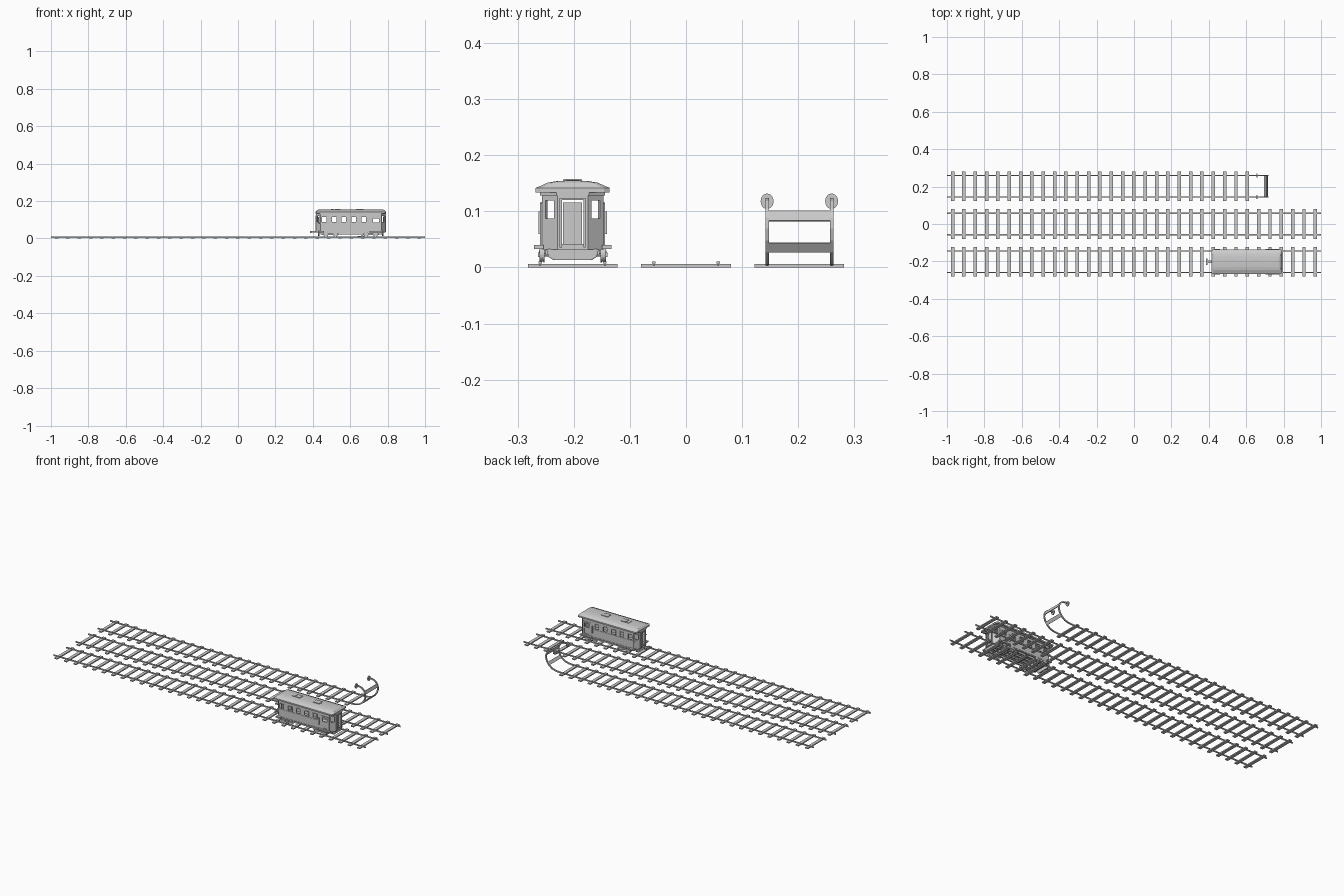
import bpy, bmesh, math
from mathutils import Matrix, Vector

if "Cube" in bpy.data.objects:
    bpy.data.objects.remove(bpy.data.objects["Cube"])

CY = -0.202          # tram centre line
CX = 0.603           # tram centre in x
GAUGE = 0.0575       # half gauge


def finish(name, bm):
    bmesh.ops.recalc_face_normals(bm, faces=bm.faces)
    me = bpy.data.meshes.new(name)
    bm.to_mesh(me)
    bm.free()
    ob = bpy.data.objects.new(name, me)
    bpy.context.collection.objects.link(ob)
    return ob


def add_box(bm, x0, x1, y0, y1, z0, z1, turn=None):
    m = Matrix.Translation(((x0 + x1) / 2, (y0 + y1) / 2, (z0 + z1) / 2))
    if turn:
        m = m @ Matrix.Rotation(turn, 4, 'Z')
    bmesh.ops.create_cube(bm, size=1, matrix=m @ Matrix.Diagonal((x1 - x0, y1 - y0, z1 - z0, 1)))


def boxes(name, items):
    bm = bmesh.new()
    for it in items:
        add_box(bm, *it)
    return finish(name, bm)


def both(x0, x1, y0, y1, z0, z1):
    """Box at +y and -y of the tram centre line."""
    return [(x0, x1, CY + y0, CY + y1, z0, z1), (x0, x1, CY - y1, CY - y0, z0, z1)]


def plan(hx, hy, cut, nose):
    """Tram outline: rectangle with angled ends."""
    q = [(hx - cut, -hy), (hx, -nose), (hx, nose), (hx - cut, hy)]
    return [(CX + x, CY + y) for x, y in q + [(-x, -y) for x, y in q]]


def loft(name, rings):
    """Stack (z, outline) rings into a closed solid."""
    bm = bmesh.new()
    vs = [[bm.verts.new((x, y, z)) for x, y in pts] for z, pts in rings]
    n = len(vs[0])
    for a, b in zip(vs, vs[1:]):
        for i in range(n):
            bm.faces.new((a[i], a[(i + 1) % n], b[(i + 1) % n], b[i]))
    bm.faces.new(vs[0])
    bm.faces.new(vs[-1])
    return finish(name, bm)


def cut(ob, tool):
    mod = ob.modifiers.new("cut", 'BOOLEAN')
    mod.operation, mod.solver, mod.object = 'DIFFERENCE', 'EXACT', tool
    bpy.context.view_layer.update()
    me = bpy.data.meshes.new_from_object(ob.evaluated_get(bpy.context.evaluated_depsgraph_get()))
    ob.modifiers.clear()
    ob.data = me
    bpy.data.objects.remove(tool)


# Tracks
for label, y, count, end in (("front", CY, 33, 1), ("middle", 0, 33, 1), ("back", -CY, 27, 0.625)):
    boxes(label + "_track_ties", [(x - .009, x + .009, y - .08, y + .08, 0, .0065)
                                  for x in (-.97 + i * .0606 for i in range(count))])
    boxes(label + "_track_rails", [b for s in (-1, 1) for r in [y + s * GAUGE] for b in (
        (-1, end, r - .0012, r + .0012, .003, .008),
        (-1, end, r - .003, r + .003, .0075, .0108))])

# Buffer stop: rails bent up and back over
path = [(.62, .007), (.65, .009), (.675, .016), (.695, .03), (.709, .05), (.715, .07),
        (.714, .088), (.706, .104), (.692, .115), (.676, .12), (.658, .12)]
bm = bmesh.new()
for s in (-1, 1):
    rings = []
    for i, p in enumerate(path):
        a, b = path[max(i - 1, 0)], path[min(i + 1, len(path) - 1)]
        t = Vector((b[0] - a[0], b[1] - a[1])).normalized() * .0038
        y = -CY + s * GAUGE
        rings.append([bm.verts.new((p[0] - t.y * k, y + w, p[1] + t.x * k))
                      for k, w in ((1, -.003), (1, .003), (-1, .003), (-1, -.003))])
    for a, b in zip(rings, rings[1:]):
        for i in range(4):
            bm.faces.new((a[i], a[(i + 1) % 4], b[(i + 1) % 4], b[i]))
    bm.faces.new(rings[0])
    bm.faces.new(rings[-1])
finish("buffer_stop_rails", bm)

bm = bmesh.new()
for s in (-1, 1):
    m = Matrix.Translation((.657, -CY + s * GAUGE, .118)) @ Matrix.Rotation(math.pi / 2, 4, 'Y')
    bmesh.ops.create_cone(bm, cap_ends=True, segments=20, radius1=.0115, radius2=.0115, depth=.006,
                          matrix=m @ Matrix.Diagonal((1.2, 1, 1, 1)))
finish("buffer_pads", bm)

bm = bmesh.new()
for x, z, tilt in ((.712, .092, -.3), (.702, .036, .6)):
    m = Matrix.Translation((x, -CY, z)) @ Matrix.Rotation(tilt, 4, 'Y')
    bmesh.ops.create_cube(bm, size=1, matrix=m @ Matrix.Diagonal((.004, .115, .019, 1)))
finish("buffer_crossbars", bm)

# Tram body: hollow shell with window and door openings
body = loft("tram_body", [(.032, plan(.185, .055, .022, .027)), (.136, plan(.185, .055, .022, .027))])
cut(body, loft("inside_cutter", [(.038, plan(.181, .051, .022, .025)), (.14, plan(.181, .051, .022, .025))]))
win_x = [.46 + i * .0533 for i in range(5)]
holes = [(x - .012, x + .012, CY - .1, CY + .1, .089, .114) for x in win_x]
holes += [(.722, .753, CY - .1, CY + .1, .085, .107)]
for e in (-1, 1):
    xe = CX + e * .185
    holes.append((xe - .01, xe + .01, CY - .019, CY + .019, .042, .121))
    for s in (-1, 1):
        xf, yf = CX + e * .174, CY + s * .041
        holes.append((xf - .008, xf + .008, yf - .0095, yf + .0095, .087, .119, -e * s * .0 + e * s * .66))
cut(body, boxes("opening_cutter", holes))

# Window frames, sill belt and cornice
frames = []
for x in win_x:
    for a, b, c, d in ((-.0145, -.012, .0865, .1165), (.012, .0145, .0865, .1165),
                       (-.012, .012, .114, .1165), (-.012, .012, .0865, .089)):
        frames += both(x + a, x + b, .0535, .057, c, d)
boxes("window_frames", frames)
boxes("belt_rails", both(.43, .70, .054, .0565, .080, .083) + both(.43, .70, .054, .0565, .036, .039))
loft("cornice", [(.128, plan(.187, .058, .022, .029)), (.136, plan(.187, .058, .022, .029))])

# Side doors
door = []
for a, b, c, d in ((.71, .722, .034, .115), (.753, .765, .034, .115), (.722, .753, .107, .115),
                   (.722, .753, .034, .046), (.722, .753, .075, .085)):
    door += both(a, b, .054, .058, c, d)
boxes("side_door_frames", door)
boxes("door_handles", both(.7, .703, .055, .061, .06, .1))

# End doors set back in the vestibules, with posts framing the doorway
ends = []
for e in (-1, 1):
    lo, hi = sorted((CX + e * .171, CX + e * .175))
    ends.append((lo, hi, CY - .017, CY + .017, .038, .116))
    lo, hi = sorted((CX + e * .178, CX + e * .189))
    ends += both(lo, hi, .019, .023, .036, .124)
    ends.append((lo, hi, CY - .023, CY + .023, .12, .124))
boxes("end_doors", ends)

# Roof: wide eaves and shallow crown
loft("roof", [(z, plan(hx, hy, c, n)) for z, hx, hy, c, n in (
    (.134, .189, .066, .006, .056), (.142, .189, .066, .006, .056), (.1455, .185, .057, .006, .048),
    (.151, .180, .045, .006, .038), (.154, .175, .028, .006, .022), (.155, .170, .010, .006, .006))])
boxes("roof_hatches", [(.498, .514, CY - .015, CY + .015, .15, .157),
                       (.518, .548, CY - .015, CY + .015, .15, .158),
                       (.632, .672, CY - .016, CY + .016, .15, .158),
                       (.672, .68, CY - .012, CY + .012, .15, .156)])

# Underframe, steps, end skirts and coupler
under = both(.44, .77, .040, .048, .022, .034) + both(.45, .76, .010, .016, .024, .034)
under += [(x - .004, x + .004, CY - .048, CY + .048, .024, .033) for x in (.45, .57, .64, .76)]
boxes("underframe", under)
boxes("steps", both(.703, .775, .052, .069, .033, .040) + both(.43, .46, .052, .069, .033, .040))
for label, e in (("left", -1), ("right", 1)):
    ob = loft(label + "_end_skirt", [(.013, plan(.004, .034, .001, .030)), (.019, plan(.004, .043, .001, .040)),
                                     (.033, plan(.004, .047, .001, .044))])
    ob.location.x = e * .172
boxes("coupler", [(.387, .43, CY - .006, CY + .006, .032, .039), (.386, .394, CY - .017, CY + .017, .03, .041)])

# Wheels, axles and bogie frames
bm = bmesh.new()
for x in (.47, .52, .685, .735):
    for s, r, d, y in ((-1, .012, .008, .055), (1, .012, .008, .055), (-1, .0135, .002, .051),
                       (1, .0135, .002, .051), (1, .003, .11, 0)):
        m = Matrix.Translation((x, CY + s * y, .0228)) @ Matrix.Rotation(math.pi / 2, 4, 'X')
        bmesh.ops.create_cone(bm, cap_ends=True, segments=20, radius1=r, radius2=r, depth=d, matrix=m)
wheels = finish("wheels", bm)
boxes("bogie_frames", both(.452, .538, .058, .062, .019, .027) + both(.667, .753, .058, .062, .019, .027)
      + [(x - .008, x + .008, CY - .06, CY + .06, .02, .03) for x in (.495, .71)])
